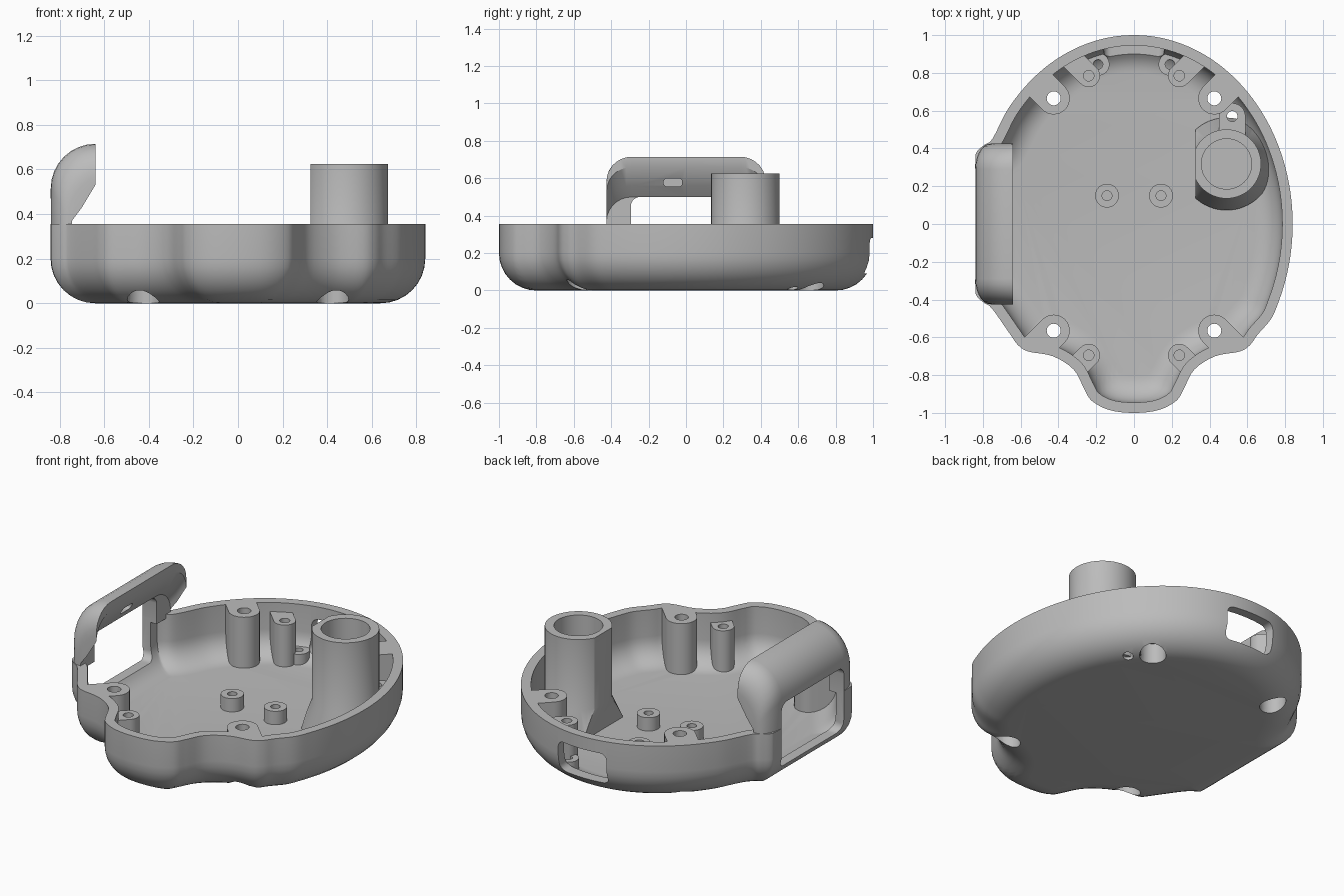
import bpy, bmesh, math
from mathutils import Vector, kdtree

cube = bpy.data.objects.get("Cube")
if cube:
    bpy.data.objects.remove(cube)

grey = bpy.data.materials.new("plain grey")
grey.use_nodes = True
GREY = (0.5, 0.5, 0.5, 1)
grey.diffuse_color = GREY
grey.node_tree.nodes["Principled BSDF"].inputs["Base Color"].default_value = GREY

RIM, WALL, FILLET, FLOOR = 0.355, 0.055, 0.2, 0.05


def loft(name, rings):
    """Closed solid skinned through equal rings, capped at both ends."""
    bm = bmesh.new()
    loops = [[bm.verts.new(p) for p in ring] for ring in rings]
    n = len(loops[0])
    for a, b in zip(loops, loops[1:]):
        for i in range(n):
            j = (i + 1) % n
            bm.faces.new((a[i], a[j], b[j], b[i]))
    bm.faces.new(loops[0])
    bm.faces.new(loops[-1])
    bmesh.ops.recalc_face_normals(bm, faces=bm.faces)
    mesh = bpy.data.meshes.new(name)
    bm.to_mesh(mesh)
    bm.free()
    mesh.materials.append(grey)
    obj = bpy.data.objects.new(name, mesh)
    bpy.context.collection.objects.link(obj)
    return obj


def prism(name, pts, z0, z1):
    return loft(name, [[(x, y, z) for x, y in pts] for z in (z0, z1)])


def circle(x, y, r, n=32):
    return [(x + r * math.cos(math.tau * i / n), y + r * math.sin(math.tau * i / n)) for i in range(n)]


def capsule(x, y, r, angle, length):
    """Round boss outline stretched towards the wall."""
    pts = []
    for i in range(34):
        a = angle + math.pi / 2 + math.pi * (i % 17) / 16 + (math.pi if i > 16 else 0)
        d = length if i > 16 else 0
        pts.append((x + r * math.cos(a) + d * math.cos(angle), y + r * math.sin(a) + d * math.sin(angle)))
    return pts


def rounded_box(name, lo, hi, axis, r):
    """Box with four rounded edges along one axis."""
    u, v = [k for k in range(3) if k != axis]
    rings = []
    for end in (lo[axis], hi[axis]):
        ring = []
        for i in range(32):
            a = math.tau * (i + 0.5) / 32
            p = [0, 0, 0]
            p[axis] = end
            p[u] = (hi[u] - r if math.cos(a) > 0 else lo[u] + r) + r * math.cos(a)
            p[v] = (hi[v] - r if math.sin(a) > 0 else lo[v] + r) + r * math.sin(a)
            ring.append(p)
        rings.append(ring)
    return loft(name, rings)


def boolean(obj, cutter, operation="DIFFERENCE", keep=False):
    mod = obj.modifiers.new("cut", "BOOLEAN")
    mod.object, mod.operation, mod.solver = cutter, operation, "EXACT"
    bpy.context.view_layer.objects.active = obj
    bpy.ops.object.modifier_apply(modifier=mod.name)
    if not keep:
        bpy.data.objects.remove(cutter)


def drill(obj, x, y, r, z0, z1):
    boolean(obj, prism("drill", circle(x, y, r), z0, z1))


# Body outline: ellipse with a front lobe and a flat left side
right = [(0.84 * math.cos(math.radians(a)), math.sin(math.radians(a))) for a in range(90, -33, -6)]
front = [(0.655, -0.585), (0.615, -0.64), (0.56, -0.675), (0.43, -0.70), (0.32, -0.77),
         (0.265, -0.87), (0.225, -0.935), (0.13, -0.985)]
left_side = [(-0.75, -0.45), (-0.79, -0.42), (-0.83, -0.385), (-0.84, -0.34), (-0.84, -0.15),
             (-0.84, 0.15), (-0.84, 0.34), (-0.83, 0.385), (-0.79, 0.42), (-0.75, 0.45)]
ctrl = right + front + [(0, -1)] + [(-x, y) for x, y in reversed(front)]
ctrl += left_side + [(-x, y) for x, y in reversed(right[1:]) if y > 0.5]
ctrl = [Vector(p) for p in ctrl]


def spline(pts, steps):
    out, n = [], len(pts)
    for i in range(n):
        a, b, c, d = (pts[(i + k) % n] for k in (-1, 0, 1, 2))
        for s in range(steps):
            t = s / steps
            out.append(0.5 * (2 * b + (c - a) * t + (2 * a - 5 * b + 4 * c - d) * t * t
                              + (3 * b - a - 3 * c + d) * t ** 3))
    return out


outline = spline(ctrl, 4)
dense = spline(ctrl, 40)
tree = kdtree.KDTree(len(dense))
for i, p in enumerate(dense):
    tree.insert((p.x, p.y, 0), i)
tree.balance()


def ring(inset, z):
    """Outline moved inwards by a true distance."""
    pts = []
    for p in outline:
        lo, hi = 0.5, 1.0
        if inset > 0:
            for _ in range(16):
                m = (lo + hi) / 2
                if tree.find((p.x * m, p.y * m, 0))[2] > inset:
                    lo = m
                else:
                    hi = m
        pts.append((p.x * hi, p.y * hi, z))
    return pts


def wall(inset, radius, base, steps=8):
    """Rounded base rings, from the flat bottom upwards."""
    angles = [math.pi / 2 * (1 - i / steps) for i in range(steps + 1)]
    return [ring(inset + radius * (1 - math.cos(a)), base + radius * (1 - math.sin(a))) for a in angles]


# Shell body, and a slightly smaller solid that trims inner parts
inner = wall(WALL, FILLET - WALL, FLOOR)
shell = loft("shell_body", wall(0, FILLET, 0) + [ring(0, RIM), ring(WALL, RIM)] + inner[::-1])
trim = loft("trim_helper", wall(0.008, FILLET, 0.004) + [ring(0.008, 2)])
parts = [shell]

# Side window frame that curls over at the top
profile = [(-0.84, 0.33), (-0.84, 0.515)]
profile += [(-0.64 - 0.2 * math.cos(a), 0.515 + 0.2 * math.sin(a)) for a in [math.pi / 16 * k for k in range(1, 9)]]
inside = [(-0.64, 0.66), (-0.70, 0.56), (-0.745, 0.50), (-0.745, 0.33)]
sections = []
for k in range(-8, 9):
    a = math.pi / 2 * (abs(k) - 1) / 7 if k else 0
    y = math.copysign(0.29 + 0.135 * math.sin(a), k) if k else 0
    dx, dz = 0.08 * (1 - math.cos(a)), 0.13 * (1 - math.cos(a))
    sec = [(min(x + dx, -0.64), y, z - dz if z > 0.4 else z) for x, z in profile]
    sec += [(x, y, z - dz if z > 0.4 else z) for x, z in inside]
    sections.append(sec)
frame = loft("side_window_frame", sections)
for obj in (frame, shell):
    boolean(obj, rounded_box("window_cutter", (-1, -0.295, 0.11), (-0.58, 0.295, 0.50), 0, 0.05))
boolean(frame, rounded_box("catch_cutter", (-0.78, -0.12, 0.555), (-0.5, -0.02, 0.60), 0, 0.02))
parts.append(frame)

# Slot through the back wall
boolean(shell, rounded_box("slot_cutter", (-0.16, 0.84, 0.09), (0.16, 1.2, 0.28), 1, 0.04))

# Bosses: name, x, y, radius, hole radius, top height, reach to wall
bosses = [("back_post", 0.425, 0.665, 0.085, 0.037, RIM, 0.25),
          ("front_post", 0.425, -0.565, 0.085, 0.037, RIM, 0.25),
          ("back_boss", 0.24, 0.785, 0.06, 0.028, 0.30, 0.2),
          ("front_boss", 0.24, -0.695, 0.06, 0.028, 0.30, 0.2),
          ("slot_boss", 0.19, 0.845, 0.06, 0.025, 0.115, 0),
          ("floor_boss", 0.143, 0.15, 0.063, 0.026, 0.13, 0)]
for name, bx, by, r, hole, top, reach in bosses:
    for side, label in ((1, "left_"), (-1, "right_")):
        x = bx * side
        angle = math.atan2(by / abs(by), side)
        shape = capsule(x, by, r, angle, reach) if reach else circle(x, by, r)
        boss = prism(label + name, shape, 0.02, top)
        boolean(boss, trim, "INTERSECT", keep=True)
        if "post" in name:
            # Screw hole with a wide pocket for the head underneath
            for obj in (boss, shell):
                drill(obj, x, by, hole, -0.5, 1)
                drill(obj, x, by, 0.072, -0.5, 0.12)
        else:
            drill(boss, x, by, hole, max(top - 0.12, 0.04), 1)
        parts.append(boss)

# Tall tube with flared foot and a flat inner side
TX, TY = 0.49, 0.318
tube_profile = [(0.245, 0.02), (0.245, 0.06), (0.183, 0.2), (0.183, 0.625), (0.133, 0.625), (0.133, 0.06)]
tube = loft("tall_tube", [[(x, y, z) for x, y in circle(TX, TY, r, 64)] for r, z in tube_profile])
boolean(tube, rounded_box("flat_cutter", (0, -0.2, -0.5), (0.325, 0.8, 1), 2, 0.001))
boolean(tube, trim, "INTERSECT", keep=True)
parts.append(tube)

# Small drain boss behind the tube
drain = prism("drain_boss", capsule(0.52, 0.57, 0.07, -math.pi / 2, 0.1), 0.02, 0.2)
boolean(drain, trim, "INTERSECT", keep=True)
boolean(drain, prism("tube_cutter", circle(TX, TY, 0.15), -0.5, 1))
for obj in (drain, shell):
    drill(obj, 0.52, 0.57, 0.028, -0.5, 1)
parts.append(drain)

bpy.data.objects.remove(trim)
bpy.ops.object.select_all(action="DESELECT")
for obj in parts:
    obj.select_set(True)
bpy.context.view_layer.objects.active = shell
bpy.ops.object.shade_smooth_by_angle(angle=math.radians(32))
